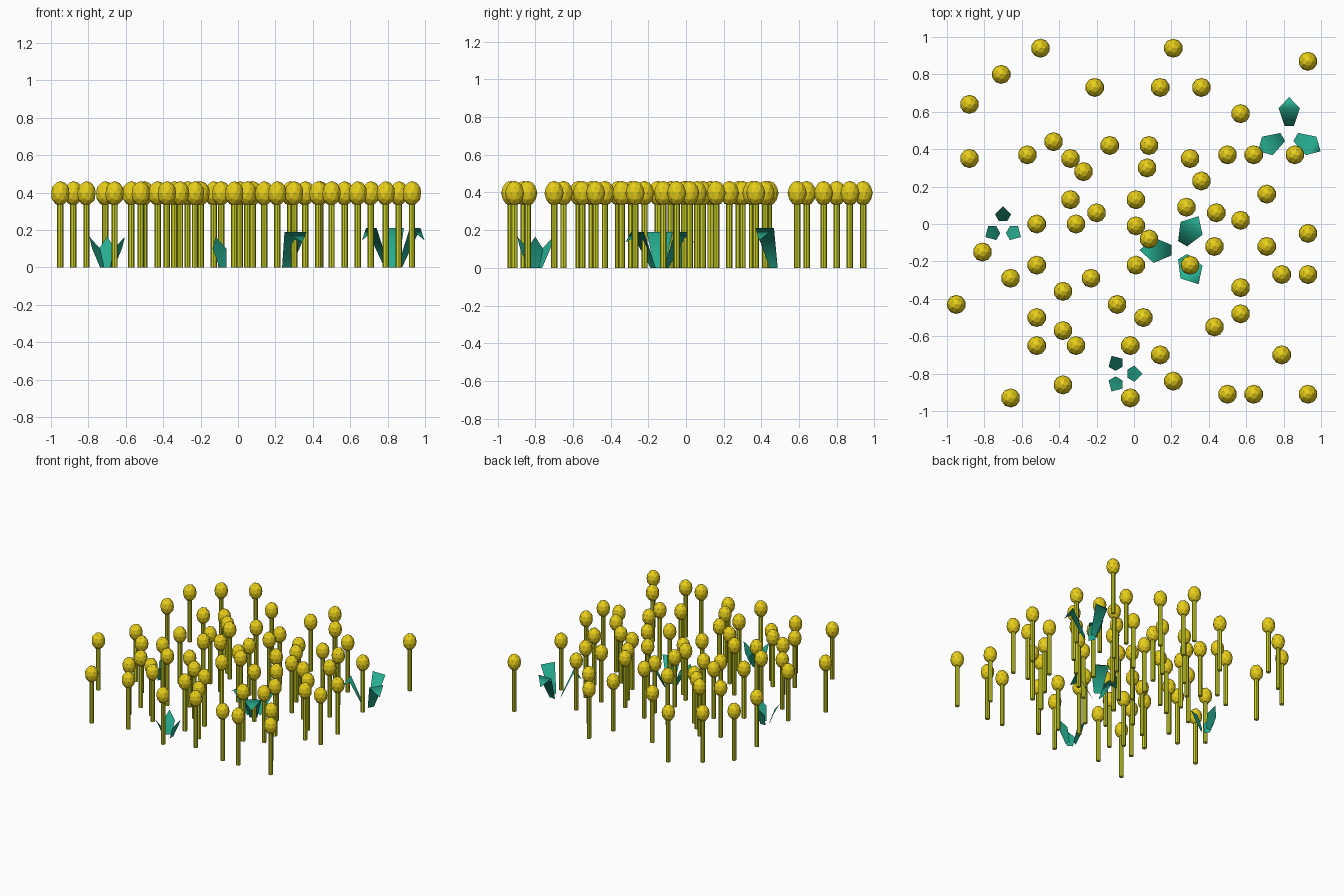
import bpy, bmesh, math
from mathutils import Matrix

if "Cube" in bpy.data.objects:
    bpy.data.objects.remove(bpy.data.objects["Cube"])


def material(name, col):
    m = bpy.data.materials.new(name)
    m.diffuse_color = (*col, 1)
    m.use_nodes = True
    m.node_tree.nodes["Principled BSDF"].inputs["Base Color"].default_value = m.diffuse_color
    return m


stem_mat = material("stem_green", (0.62, 0.66, 0.02))
head_mat = material("head_yellow", (0.80, 0.62, 0.01))
leaf_mat = material("leaf_green", (0.02, 0.42, 0.28))


def finish(bm, name, mat):
    me = bpy.data.meshes.new(name)
    bm.to_mesh(me)
    bm.free()
    me.materials.append(mat)
    ob = bpy.data.objects.new(name, me)
    bpy.context.collection.objects.link(ob)
    return ob


# Flower positions in hundredths, x then y
flowers = [
    -50, 94, 21, 94, 93, 87, -71, 80, -21, 73, 14, 73, 36, 73, -88, 64,
    57, 59, -43, 44, -13, 42, 8, 42, -57, 37, -34, 35, -88, 35, 30, 35,
    50, 37, 64, 37, 86, 37, -27, 28, 7, 30, 36, 23, -34, 13, 1, 13,
    71, 16, 28, 9, 44, 6, -20, 6, 57, 2, -52, 0, -31, 0, 1, -1,
    93, -5, 8, -8, 43, -12, 71, -12, -81, -15, -52, -22, 1, -22, 30, -22,
    -66, -29, -23, -29, 79, -27, 93, -27, 57, -34, -38, -36, -95, -43, -9, -43,
    -52, -50, 5, -50, 57, -48, 43, -55, -38, -57, -52, -65, -31, -65, -2, -65,
    14, -70, 79, -70, -38, -86, 21, -84, -66, -93, -2, -93, 50, -91, 64, -91,
    93, -91]

# Stems and egg-shaped heads
stems, heads = bmesh.new(), bmesh.new()
for x, y in zip(flowers[::2], flowers[1::2]):
    at = Matrix.Translation((x / 100, y / 100, 0))
    bmesh.ops.create_cone(stems, cap_ends=True, segments=8, radius1=0.017, radius2=0.017,
                          depth=0.35, matrix=at @ Matrix.Translation((0, 0, 0.175)))
    bmesh.ops.create_icosphere(heads, subdivisions=2, radius=1,
                               matrix=at @ Matrix.Translation((0, 0, 0.396))
                               @ Matrix.Diagonal((0.051, 0.051, 0.066, 1)))
finish(stems, "flower_stems", stem_mat)
finish(heads, "flower_heads", head_mat)


# Three-leaved sprout; profile rows are (radius, half width, height)
def sprout(name, x, y, turn, base, mid, tip):
    bm = bmesh.new()
    for i in range(3):
        rot = Matrix.Translation((x, y, 0)) @ Matrix.Rotation(math.radians(turn + 120 * i), 4, 'Z')
        (a, b), (c, d) = [[bm.verts.new((r, s * w, z)) for s in (-1, 1)] for r, w, z in (base, mid)]
        t = bm.verts.new((tip[0], 0, tip[1]))
        bm.faces.new((a, c, d, b))
        bm.faces.new((c, t, d))
        bmesh.ops.transform(bm, matrix=rot, verts=[a, b, c, d, t])
    for f in bm.faces:
        f.smooth = True
    finish(bm, name, leaf_mat)


sprout("large_sprout_back", 0.83, 0.485, 90, (0.04, 0.025, 0), (0.135, 0.057, 0.21), (0.193, 0.145))
sprout("large_sprout_middle", 0.24, -0.14, 60, (0.04, 0.028, 0), (0.135, 0.068, 0.19), (0.21, 0.135))
small = (0.03, 0.022, 0), (0.067, 0.043, 0.1), (0.11, 0.165)
sprout("small_sprout_left", -0.70, -0.015, 90, *small)
sprout("small_sprout_front", -0.065, -0.80, 0, *small)
